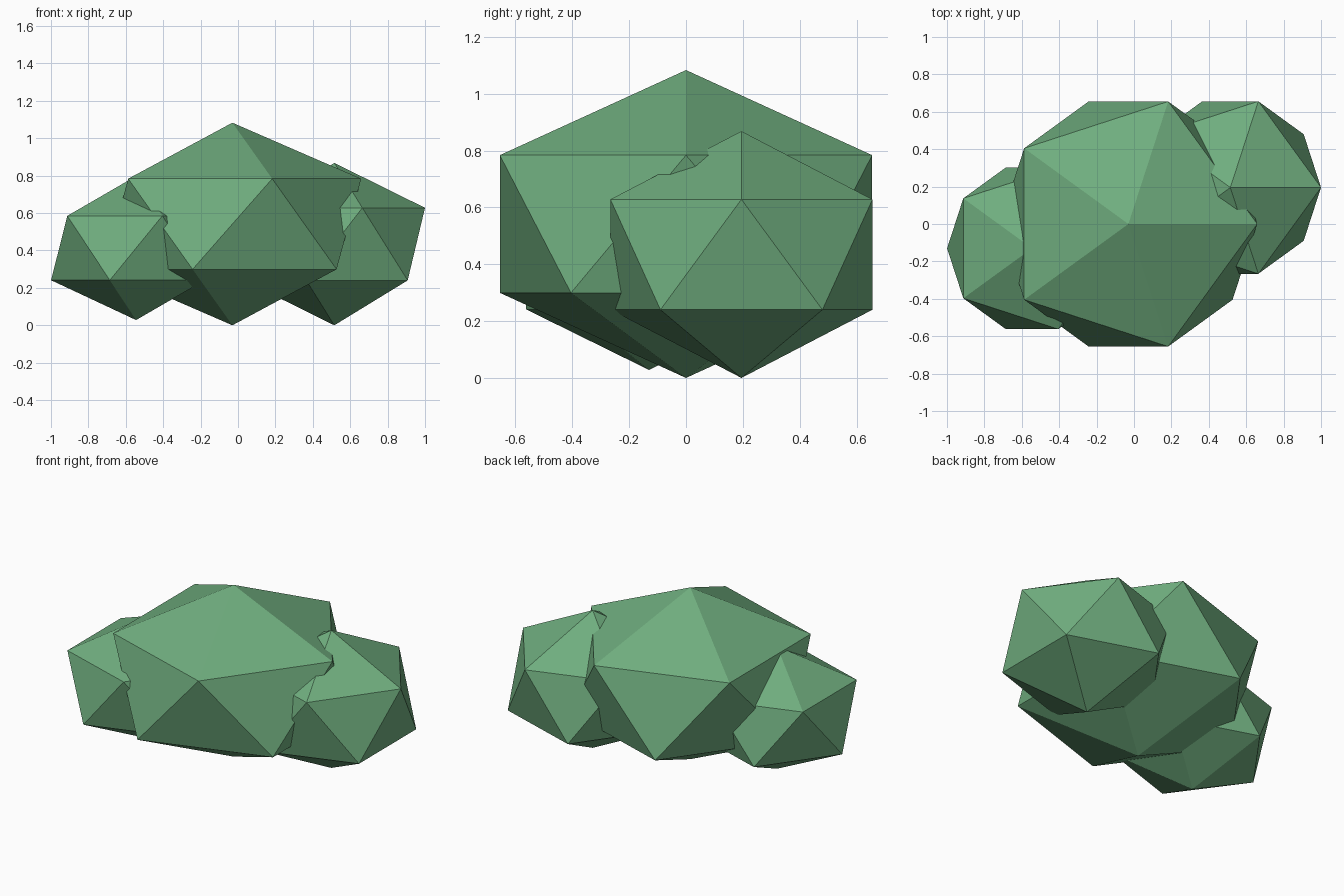
import bpy

if "Cube" in bpy.data.objects:
    bpy.data.objects.remove(bpy.data.objects["Cube"])

green = bpy.data.materials.new("leaf_green")
green.diffuse_color = (0.16, 0.42, 0.21, 1)
green.use_nodes = True
green.node_tree.nodes["Principled BSDF"].inputs["Base Color"].default_value = green.diffuse_color


def lobe(name, centre, radius, height):
    """Flat-faced, vertically squashed 20-sided leaf clump."""
    bpy.ops.mesh.primitive_ico_sphere_add(subdivisions=1, radius=1, location=centre)
    ob = bpy.context.object
    ob.name = name
    ob.scale = (radius, radius, height / 2)
    bpy.ops.object.transform_apply(location=True, rotation=True, scale=True)
    ob.data.materials.append(green)
    return ob


# Large middle clump with a smaller one on each side
bush = lobe("bush", (-0.03, 0, 0.5415), 0.77, 1.083)
sides = [
    lobe("right_clump", (0.515, 0.195, 0.434), 0.542, 0.868),
    lobe("left_clump", (-0.545, -0.13, 0.413), 0.508, 0.77),
]

# Fuse the clumps into one outer shell
for side in sides:
    mod = bush.modifiers.new("join_" + side.name, 'BOOLEAN')
    mod.operation = 'UNION'
    mod.solver = 'EXACT'
    mod.object = side
    bpy.context.view_layer.objects.active = bush
    bpy.ops.object.modifier_apply(modifier=mod.name)
for side in sides:
    bpy.data.objects.remove(side, do_unlink=True)
